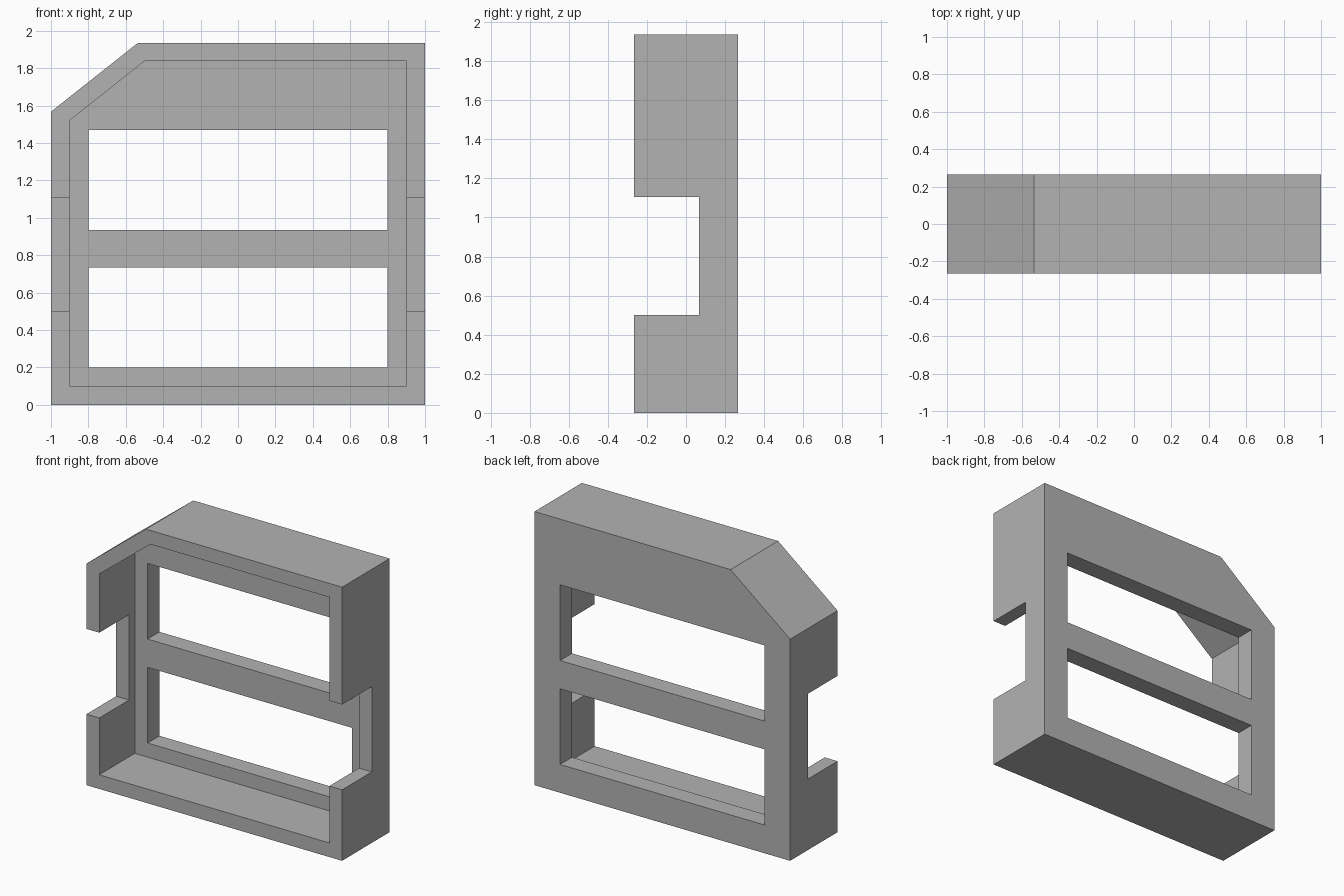
import bpy
import bmesh

default = bpy.data.objects.get("Cube")
if default:
    bpy.data.objects.remove(default, do_unlink=True)

grey = bpy.data.materials.new("plain_grey")
grey.use_nodes = True
grey.diffuse_color = (0.45, 0.45, 0.45, 1)
grey.node_tree.nodes["Principled BSDF"].inputs["Base Color"].default_value = (0.45, 0.45, 0.45, 1)

FRONT, BACK = -0.265, 0.265
PANEL = 0.132     # front of the back panel
NOTCH = 0.067     # depth reached by the side notches


def prism(name, outline, y0, y1):
    """Extrude an x-z outline from y0 to y1."""
    bm = bmesh.new()
    face = bm.faces.new([bm.verts.new((x, y0, z)) for x, z in outline])
    new = bmesh.ops.extrude_face_region(bm, geom=[face])["geom"]
    bmesh.ops.translate(bm, vec=(0, y1 - y0, 0),
                        verts=[v for v in new if isinstance(v, bmesh.types.BMVert)])
    bmesh.ops.recalc_face_normals(bm, faces=bm.faces)
    mesh = bpy.data.meshes.new(name)
    bm.to_mesh(mesh)
    bm.free()
    mesh.materials.append(grey)
    obj = bpy.data.objects.new(name, mesh)
    bpy.context.collection.objects.link(obj)
    return obj


def rect(x0, x1, z0, z1):
    return [(x0, z0), (x1, z0), (x1, z1), (x0, z1)]


def cut(target, cutter):
    cutter.hide_render = True
    mod = target.modifiers.new("cut", 'BOOLEAN')
    mod.operation = 'DIFFERENCE'
    mod.solver = 'EXACT'
    mod.object = cutter
    bpy.context.view_layer.objects.active = target
    bpy.ops.object.modifier_apply(modifier=mod.name)
    bpy.data.objects.remove(cutter, do_unlink=True)


# Block with one sloped upper corner
frame = prism("tray_frame", [(-1, 0), (1, 0), (1, 1.935), (-0.535, 1.935), (-1, 1.567)],
              FRONT, BACK)

# Hollow open to the front, leaving walls and a back panel
cut(frame, prism("hollow_cutter",
                 [(-0.9, 0.1), (0.9, 0.1), (0.9, 1.837), (-0.5, 1.837), (-0.9, 1.52)],
                 FRONT - 0.2, PANEL))

# Two windows through the back panel
for z0, z1 in ((0.2, 0.735), (0.935, 1.47)):
    cut(frame, prism("window_cutter", rect(-0.8, 0.8, z0, z1), 0, BACK + 0.2))

# Matching notches in both side walls
for side in (-1, 1):
    x0, x1 = sorted((side * 0.85, side * 1.2))
    cut(frame, prism("notch_cutter", rect(x0, x1, 0.502, 1.105), FRONT - 0.2, NOTCH))
